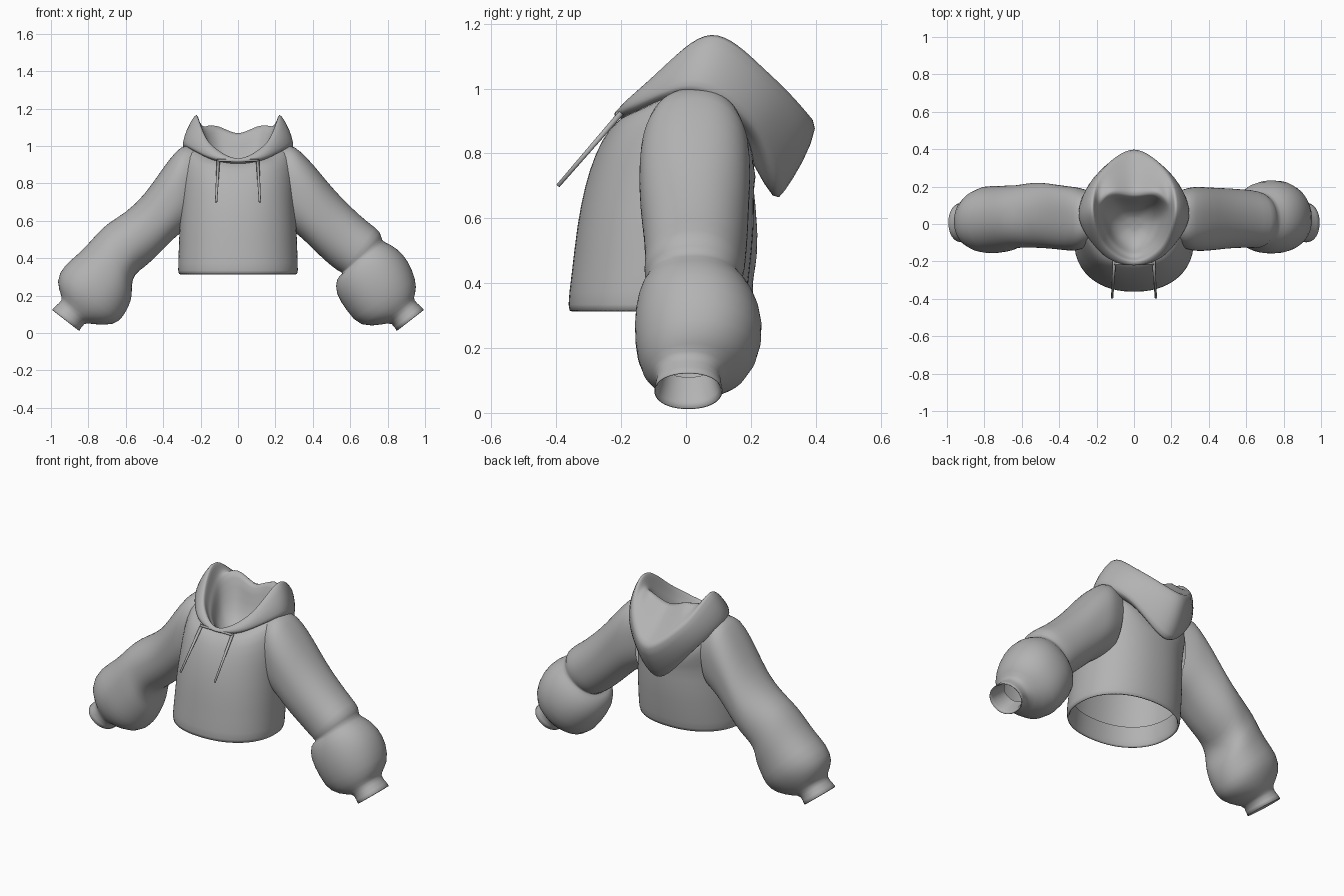
import bpy, bmesh, math
from mathutils import Vector

if "Cube" in bpy.data.objects:
    bpy.data.objects.remove(bpy.data.objects["Cube"])

N = 40  # points around each cross-section

grey = bpy.data.materials.new("grey_fabric")
grey.diffuse_color = (0.45, 0.45, 0.45, 1)
grey.use_nodes = True
grey.node_tree.nodes["Principled BSDF"].inputs["Base Color"].default_value = grey.diffuse_color


def spline(p, t):
    """Catmull-Rom through a closed list of points, t in 0..1."""
    n = len(p)
    i = int(t * n) % n
    f = t * n - int(t * n)
    a, b, c, d = (p[(i + k) % n] for k in (-1, 0, 1, 2))
    return 0.5 * (2 * b + (c - a) * f + (2 * a - 5 * b + 4 * c - d) * f * f
                  + (3 * b - a - 3 * c + d) * f ** 3)


def half_ring(front, corner, side, rear, back):
    """Symmetric ring; front and back are (y, z), the others (x, y, z)."""
    k = [Vector((0, *front)), Vector(corner), Vector(side), Vector(rear), Vector((0, *back))]
    k += [Vector((-v.x, v.y, v.z)) for v in k[-2:0:-1]]
    return [spline(k, i / N) for i in range(N)]


def mix(a, b, t, push=(0, 0)):
    """Ring between two rings, swollen outward and lifted by push."""
    out = []
    for p, q in zip(a, b):
        v = p.lerp(q, t)
        flat = Vector((v.x, v.y, 0)).normalized()
        out.append(v + flat * push[0] + Vector((0, 0, push[1])))
    return out


def oval(i, power):
    a = 2 * math.pi * i / N
    return [math.copysign(abs(v) ** (2 / power), v) for v in (math.sin(a), math.cos(a))]


def flat_ring(z, w, front, back):
    """Horizontal rounded ring of the torso."""
    pts = []
    for i in range(N):
        s, c = oval(i, 2.2)
        pts.append(Vector((w * s, (front + back) / 2 - (back - front) / 2 * c, z)))
    return pts


def sleeve_ring(row, side):
    """Ring spanned by an upper point, a lower point and a depth range."""
    ux, uz, lx, lz, y0, y1 = row
    top, low = Vector((side * ux, 0, uz)), Vector((side * lx, 0, lz))
    pts = []
    for i in range(N):
        s, c = oval(i, 2.4 if ux < .45 else 2.15)
        p = (top + low) / 2 + (top - low) / 2 * c
        p.y = (y0 + y1) / 2 + (y1 - y0) / 2 * s
        pts.append(p)
    return pts


def loft(name, rings, cap=False, levels=1):
    bm = bmesh.new()
    vs = [[bm.verts.new(p) for p in r] for r in rings]
    for a, b in zip(vs, vs[1:]):
        for i in range(len(a)):
            j = (i + 1) % len(a)
            bm.faces.new((a[i], a[j], b[j], b[i]))
    if cap:
        last = vs[-1]
        mid = bm.verts.new(sum(rings[-1], Vector()) / len(last))
        for i in range(len(last)):
            bm.faces.new((last[i], last[(i + 1) % len(last)], mid))
    bmesh.ops.recalc_face_normals(bm, faces=bm.faces)
    me = bpy.data.meshes.new(name)
    bm.to_mesh(me)
    bm.free()
    me.materials.append(grey)
    me.shade_smooth()
    ob = bpy.data.objects.new(name, me)
    bpy.context.collection.objects.link(ob)
    if levels:
        sub = ob.modifiers.new("smooth", 'SUBSURF')
        sub.levels = sub.render_levels = levels


# Hood key rings: neck seam, drooping edge, rim, folded inner ridge, neck bowl
seam = half_ring((-.195, .905), (.135, -.165, .925), (.26, 0, .98), (.19, .17, .88), (.21, .76))
droop = half_ring((-.21, .91), (.162, -.165, .94), (.297, .03, 1.0), (.22, .215, .86), (.275, .64))
rim = half_ring((-.207, .935), (.16, -.12, 1.025), (.227, .08, 1.178), (.18, .28, 1.03), (.415, .89))
ridge = half_ring((-.165, .90), (.12, -.09, .95), (.18, .07, 1.07), (.125, .16, 1.13), (.15, 1.09))
bowl = half_ring((-.12, .84), (.09, -.07, .85), (.13, .02, .88), (.09, .09, .9), (.1, .9))
centre = [Vector((0, 0, .81))] * N
loft("hood", [seam, droop, mix(droop, rim, .12, (.008, 0)), mix(droop, rim, .5, (.018, 0)), rim,
              mix(rim, ridge, .12, (-.006, 0)), mix(rim, ridge, .4, (-.004, -.01)),
              mix(rim, ridge, .75, (0, -.01)), ridge, mix(ridge, bowl, .4), bowl,
              mix(bowl, centre, .55, (0, -.01))], cap=True)

# Torso: folded hem, body, then sloped shoulders up to the neck seam
torso = [flat_ring(*r) for r in (
    (.43, .295, -.33, .175), (.335, .3, -.343, .165), (.306, .31, -.353, .172),
    (.32, .324, -.368, .184), (.42, .318, -.354, .195), (.58, .314, -.337, .213),
    (.70, .302, -.313, .208))]
shoulder = half_ring((-.237, .88), (.195, -.18, .92), (.295, .02, .975), (.21, .178, .86), (.208, .75))
loft("torso", torso + [mix(torso[-1], shoulder, .55, (.01, 0)), shoulder, seam])

# Sleeves: shoulder to puffed forearm to cuff, then back inside the cuff
# row = upper x, upper z, lower x, lower z, front y, back y
upper = [(.2, .985, .24, .58, -.11, .17), (.28, 1.012, .3, .54, -.14, .195),
         (.33, .975, .345, .505, -.145, .2)]
right_puff = [(.4, .905, .41, .44, -.143, .195), (.5, .778, .475, .378, -.132, .192),
              (.6, .675, .525, .338, -.127, .187), (.7, .585, .55, .325, -.127, .182),
              (.77, .54, .555, .322, -.13, .172), (.762, .49, .56, .315, -.115, .16),
              (.81, .478, .525, .295, -.138, .19), (.885, .425, .518, .21, -.158, .23),
              (.935, .335, .585, .115, -.16, .24), (.96, .24, .65, .03, -.14, .2)]
left_puff = [(.4, .885, .425, .42, -.135, .21), (.5, .735, .5, .35, -.127, .224),
             (.6, .643, .557, .315, -.127, .217), (.7, .585, .57, .25, -.127, .205),
             (.755, .53, .565, .2, -.143, .21), (.845, .425, .582, .145, -.152, .2),
             (.93, .365, .615, .085, -.16, .21), (.978, .275, .66, .04, -.145, .17)]
cuff = [(.935, .185, .78, .045, -.1, .12), (.95, .165, .825, .06, -.085, .1),
        (1.005, .118, .852, -.004, -.104, .119), (.985, .12, .858, .025, -.088, .1),
        (.9, .19, .79, .11, -.07, .085)]
for side, label, puff in ((1, "right", right_puff), (-1, "left", left_puff)):
    loft(label + "_sleeve", [sleeve_ring(r, side) for r in upper + puff + cuff])


# Drawstrings: thin tapered cords hanging from the collar and one joining cord
def cord(name, a, b, r0, r1):
    a, b = Vector(a), Vector(b)
    q = (b - a).to_track_quat('Z', 'Y')

    def ring(p, r):
        return [p + q @ Vector((r * math.cos(k * math.pi / 4), r * math.sin(k * math.pi / 4), 0))
                for k in range(8)]
    loft(name, [ring(a, r0 * .2), ring(a, r0), ring(b, r1), ring(b, r1 * .2)], True, 0)


for side, label in ((-1, "left"), (1, "right")):
    cord(label + "_drawstring", (side * .105, -.2, .925), (side * .117, -.395, .70), .009, .006)
cord("collar_cord", (-.108, -.212, .922), (.108, -.212, .922), .007, .007)
